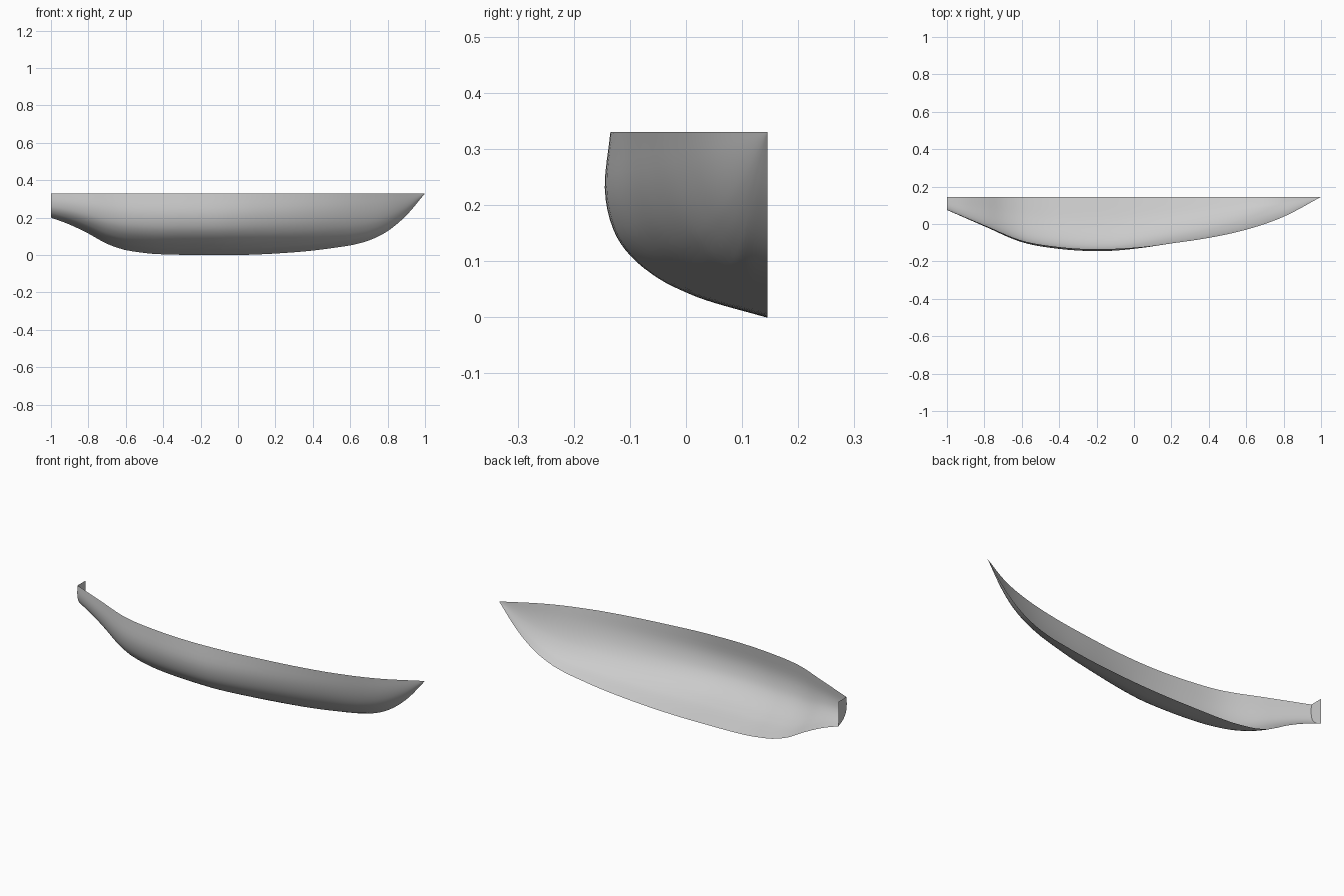
import bpy, bmesh, math

if "Cube" in bpy.data.objects:
    bpy.data.objects.remove(bpy.data.objects["Cube"])

CENTRE_Y, DECK_Z = 0.145, 0.33
STATIONS, ROWS = 72, 28

# Hull lines as (x, value) control points
KEEL = [(-1, .2), (-.9, .163), (-.8, .115), (-.7, .06), (-.6, .026), (-.45, .006), (-.2, 0), (0, 0),
        (.2, .008), (.4, .024), (.6, .051), (.7, .078), (.8, .128), (.9, .212), (1, DECK_Z)]
BREADTH = [(-1, .07), (-.8, .157), (-.6, .242), (-.4, .278), (-.2, .29), (0, .28), (.2, .254),
           (.4, .222), (.6, .176), (.8, .106), (1, 0)]
# Cross-sections as (breadth fraction, height fraction)
MID_SECTION = [(0, 0), (.33, .08), (.5, .135), (.67, .21), (.84, .33), (.95, .48), (1, .7), (.965, 1)]
BOW_SECTION = [(0, 0), (.28, .08), (.43, .15), (.58, .25), (.72, .38), (.84, .55), (.93, .75), (1, 1)]


def spline(values, t):
    """Catmull-Rom value at t, counted in control points."""
    i = max(0, min(int(t), len(values) - 2))
    u = t - i
    p1, p2 = values[i], values[i + 1]
    p0 = values[i - 1] if i else 2 * p1 - p2
    p3 = values[i + 2] if i + 2 < len(values) else 2 * p2 - p1
    return p1 + .5 * u * (p2 - p0 + u * (2*p0 - 5*p1 + 4*p2 - p3 + u * (3*(p1 - p2) + p3 - p0)))


def line_at(points, x):
    """Smooth height of a hull line at x."""
    for i in range(len(points) - 1):
        if x <= points[i + 1][0] + 1e-6:
            break
    u = (x - points[i][0]) / (points[i + 1][0] - points[i][0])
    return spline([p[1] for p in points], i + u)


def section(x):
    """Points from keel to deck edge at x."""
    keel, breadth = line_at(KEEL, x), max(0, line_at(BREADTH, x))
    bow = min(1, max(0, (x + .1) / .8))
    points = []
    for r in range(ROWS + 1):
        t = r / ROWS * (len(MID_SECTION) - 1)
        b, h = [(1 - bow) * spline([p[k] for p in MID_SECTION], t)
                + bow * spline([p[k] for p in BOW_SECTION], t) for k in (0, 1)]
        points.append((x, CENTRE_Y - breadth * b, keel + (DECK_Z - keel) * h))
    return points


def make_object(name, bm, material):
    mesh = bpy.data.meshes.new(name)
    bm.to_mesh(mesh)
    bm.free()
    mesh.materials.append(material)
    obj = bpy.data.objects.new(name, mesh)
    bpy.context.collection.objects.link(obj)
    return obj


grey = bpy.data.materials.new("hull grey")
grey.use_nodes = True
grey.diffuse_color = (.6, .6, .6, 1)
grey.node_tree.nodes["Principled BSDF"].inputs["Base Color"].default_value = (.6, .6, .6, 1)

# Half hull planking, lofted from stern to bow
bm = bmesh.new()
loft = [[bm.verts.new(p) for p in section(-math.cos(math.pi * s / STATIONS))]
        for s in range(STATIONS + 1)]
for a, b in zip(loft, loft[1:]):
    for r in range(ROWS):
        bm.faces.new((a[r], b[r], b[r + 1], a[r + 1])).smooth = True
bmesh.ops.remove_doubles(bm, verts=bm.verts[:], dist=1e-5)
make_object("half_hull", bm, grey)

# Flat half transom closing the stern
bm = bmesh.new()
outline = section(-1) + [(-1, CENTRE_Y, DECK_Z)]
bm.faces.new([bm.verts.new(p) for p in outline])
make_object("transom", bm, grey)
